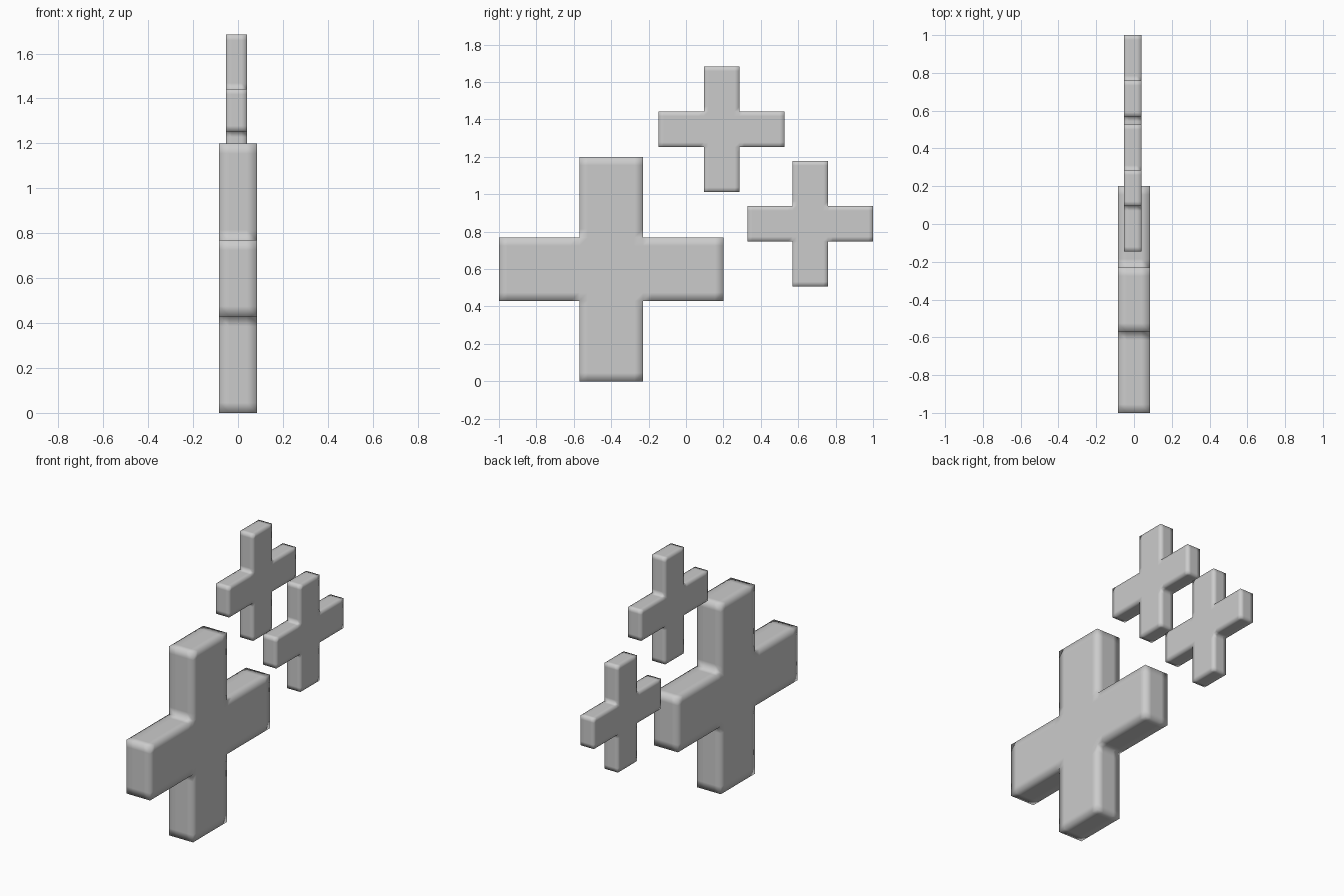
import bpy
import bmesh
from mathutils import Vector

cube = bpy.data.objects.get("Cube")
if cube:
    bpy.data.objects.remove(cube, do_unlink=True)

# Single plain grey material
grey = bpy.data.materials.new("light_grey")
grey.use_nodes = True
grey.diffuse_color = (0.6, 0.6, 0.6, 1)
bsdf = next(n for n in grey.node_tree.nodes if n.type == 'BSDF_PRINCIPLED')
bsdf.inputs["Base Color"].default_value = grey.diffuse_color
bsdf.inputs["Roughness"].default_value = 0.6


def make_cross(name, centre, arm, half, depth, support):
    """Thick plus shape in the YZ plane, with support loops beside each edge."""
    bm = bmesh.new()
    positive = [half - support, half, half + support, arm - support, arm]
    cuts = [-c for c in reversed(positive)] + positive
    grid = {}

    def corner(i, j):
        if (i, j) not in grid:
            grid[i, j] = bm.verts.new((0, cuts[i], cuts[j]))
        return grid[i, j]

    # Flat plus: keep only the cells inside one of the two bars
    last = len(cuts) - 1
    for i in range(last):
        for j in range(last):
            y = abs(cuts[i] + cuts[i + 1]) / 2
            z = abs(cuts[j] + cuts[j + 1]) / 2
            if min(y, z) < half:
                bm.faces.new([corner(i, j), corner(i + 1, j),
                              corner(i + 1, j + 1), corner(i, j + 1)])

    # Give it thickness and centre it across x
    bm.normal_update()
    bmesh.ops.solidify(bm, geom=bm.faces[:], thickness=depth)
    xs = [v.co.x for v in bm.verts]
    middle = (min(xs) + max(xs)) / 2
    for v in bm.verts:
        v.co.x -= middle

    # Support loops around the rim
    for side in (-1, 1):
        bmesh.ops.bisect_plane(
            bm, geom=bm.verts[:] + bm.edges[:] + bm.faces[:],
            plane_co=Vector((side * (depth / 2 - support), 0, 0)),
            plane_no=Vector((1, 0, 0)))
    bmesh.ops.recalc_face_normals(bm, faces=bm.faces[:])
    for face in bm.faces:
        face.smooth = True

    mesh = bpy.data.meshes.new(name)
    bm.to_mesh(mesh)
    bm.free()
    mesh.materials.append(grey)
    obj = bpy.data.objects.new(name, mesh)
    obj.location = centre
    bpy.context.collection.objects.link(obj)
    return obj


# One large plus and two matching small ones
make_cross("large_plus", (0, -0.4, 0.6), 0.6, 0.17, 0.167, 0.045)
for name, centre in (("upper_small_plus", (-0.007, 0.19, 1.348)),
                     ("rear_small_plus", (-0.007, 0.664, 0.843))):
    make_cross(name, centre, 0.336, 0.095, 0.093, 0.025)
